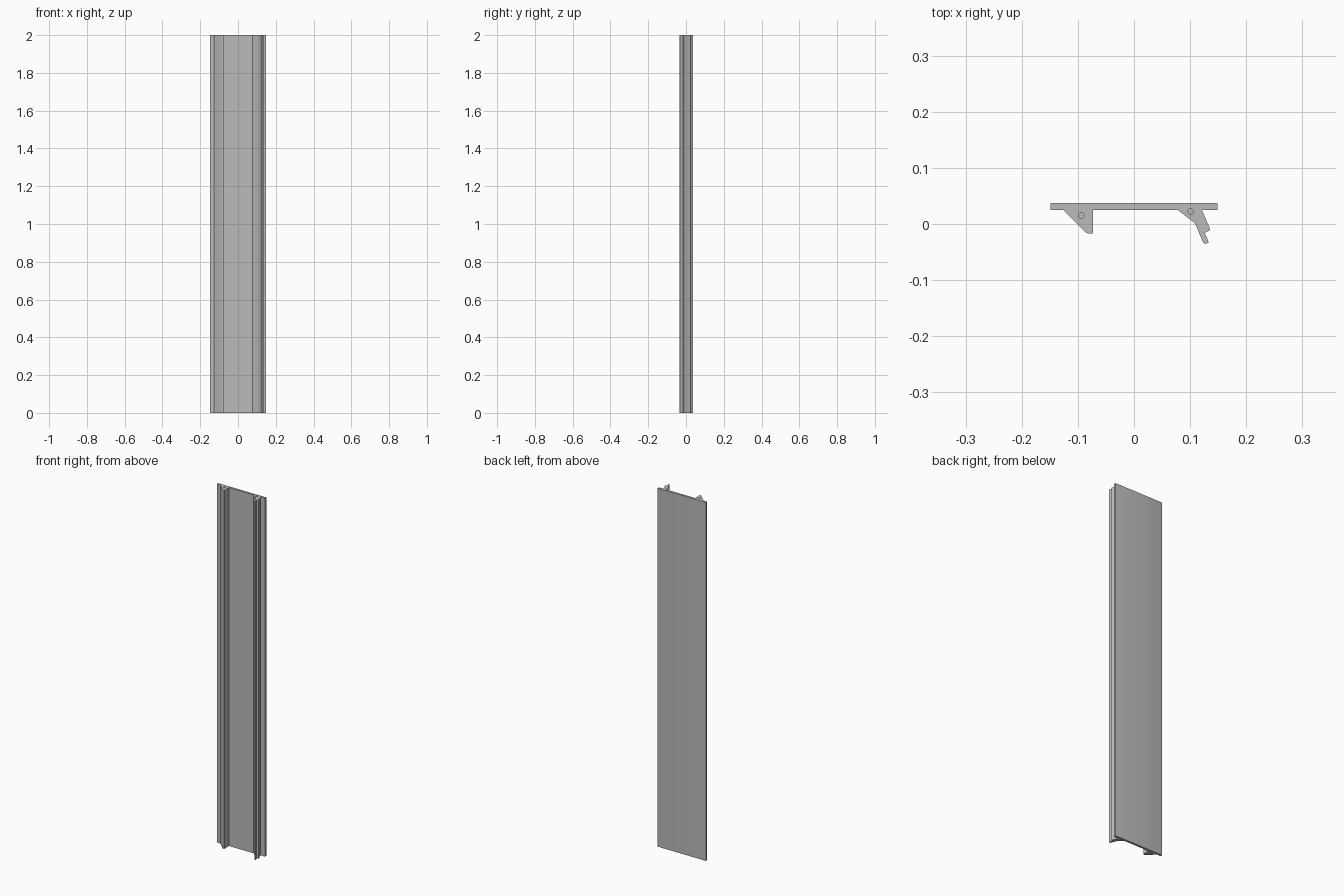
import bpy
import bmesh
from mathutils import Vector

cube = bpy.data.objects.get("Cube")
if cube:
    bpy.data.objects.remove(cube, do_unlink=True)

HEIGHT = 2.0

grey = bpy.data.materials.new("aluminium grey")
grey.use_nodes = True
colour = (0.5, 0.5, 0.5, 1)
grey.diffuse_color = colour
grey.node_tree.nodes["Principled BSDF"].inputs["Base Color"].default_value = colour


def rounded(corners, steps=4):
    """Round each (x, y, reach) corner with a short quadratic arc."""
    points = []
    for i, (x, y, reach) in enumerate(corners):
        here = Vector((x, y))
        if not reach:
            points.append(here)
            continue
        before = Vector(corners[i - 1][:2])
        after = Vector(corners[(i + 1) % len(corners)][:2])
        start = here + (before - here).normalized() * reach
        end = here + (after - here).normalized() * reach
        for k in range(steps + 1):
            t = k / steps
            points.append(start * (1 - t) ** 2 + here * 2 * t * (1 - t) + end * t ** 2)
    return points


def extrude_profile(name, points):
    bm = bmesh.new()
    face = bm.faces.new([bm.verts.new((p.x, p.y, 0)) for p in points])
    top = bmesh.ops.extrude_face_region(bm, geom=[face])["geom"]
    bmesh.ops.translate(bm, vec=(0, 0, HEIGHT),
                        verts=[v for v in top if isinstance(v, bmesh.types.BMVert)])
    bmesh.ops.recalc_face_normals(bm, faces=bm.faces)
    mesh = bpy.data.meshes.new(name)
    bm.to_mesh(mesh)
    bm.free()
    mesh.materials.append(grey)
    obj = bpy.data.objects.new(name, mesh)
    bpy.context.collection.objects.link(obj)
    return obj


# One continuous section: flat plate, wedge rib and hooked clip rib
section = [
    (-0.149, 0.037, 0.001), (-0.149, 0.025, 0.001),
    (-0.126, 0.025, 0), (-0.084, -0.017, 0.004),
    (-0.073, -0.017, 0.003), (-0.073, 0.025, 0),
    (0.078, 0.025, 0), (0.109, 0.001, 0.003),
    (0.124, -0.035, 0.004), (0.134, -0.034, 0.005),
    (0.126, -0.016, 0), (0.136, -0.011, 0.003),
    (0.134, -0.005, 0.002), (0.121, 0.025, 0),
    (0.149, 0.025, 0.001), (0.149, 0.037, 0.001),
]
panel = extrude_profile("panel_extrusion", rounded(section))

# Blind fixing holes in both ends of each rib
for side, x, y in (("right", -0.094, 0.015), ("left", 0.101, 0.022)):
    for end, z in (("bottom", 0), ("top", HEIGHT)):
        bpy.ops.mesh.primitive_cylinder_add(vertices=24, radius=0.005, depth=0.1,
                                            location=(x, y, z))
        cutter = bpy.context.object
        cutter.name = f"{side}_{end}_hole_cutter"
        cutter.hide_render = True
        cutter.hide_set(True)
        cut = panel.modifiers.new(cutter.name, "BOOLEAN")
        cut.operation = "DIFFERENCE"
        cut.object = cutter

# Smooth rounds, sharp corners
bpy.ops.object.select_all(action="DESELECT")
panel.select_set(True)
bpy.context.view_layer.objects.active = panel
bpy.ops.object.shade_smooth_by_angle()
